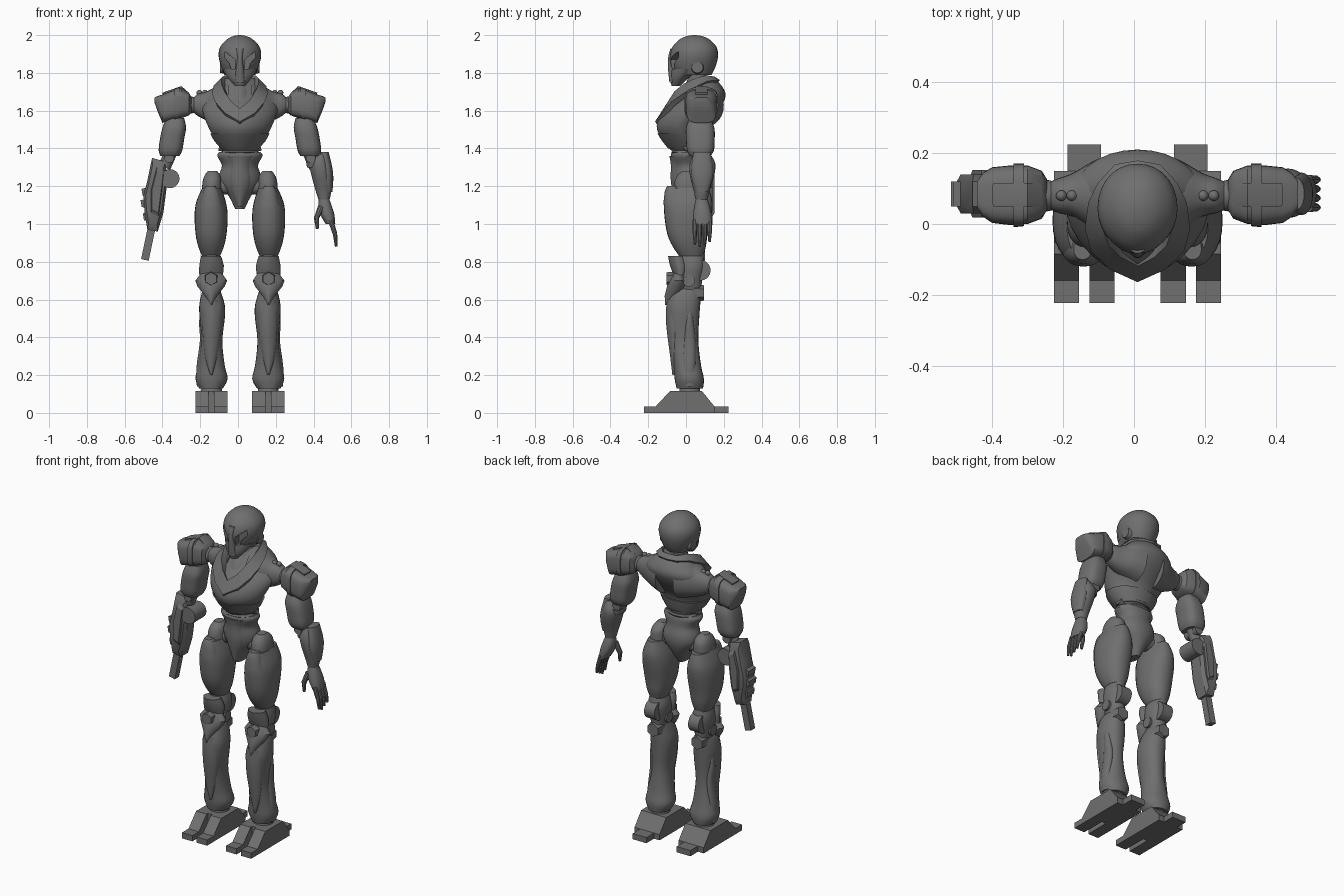
import bpy, bmesh
from math import cos, sin, pi, copysign
from mathutils import Vector, Matrix

old = bpy.data.objects.get("Cube")
if old:
    bpy.data.objects.remove(old)

UNIT = 0.01      # all sizes below are in hundredths
CENTRE = 1       # sideways offset of the body's middle line
parts = []

metal = bpy.data.materials.new("dark grey metal")
grey = (0.16, 0.16, 0.16, 1)
metal.diffuse_color = grey
metal.use_nodes = True
metal.node_tree.nodes["Principled BSDF"].inputs["Base Color"].default_value = grey


def finish(name, bm, mirror=False):
    """Turn a bmesh into an object, or into a left and right pair."""
    bmesh.ops.recalc_face_normals(bm, faces=bm.faces)
    sides = (("left_", 1), ("right_", -1)) if mirror else (("", 1),)
    for prefix, sign in sides:
        copy = bm.copy()
        for v in copy.verts:
            v.co = Vector((v.co.x * sign + CENTRE, v.co.y, v.co.z)) * UNIT
        if sign < 0:
            bmesh.ops.reverse_faces(copy, faces=copy.faces)
        mesh = bpy.data.meshes.new(prefix + name)
        copy.to_mesh(mesh)
        copy.free()
        mesh.materials.append(metal)
        obj = bpy.data.objects.new(prefix + name, mesh)
        bpy.context.collection.objects.link(obj)
        parts.append(obj)
    bm.free()
    return parts[-1]


def skin(name, rings, mirror=False):
    """Join rings of points into a closed skin."""
    bm = bmesh.new()
    loops = [[bm.verts.new(p) for p in ring] for ring in rings]
    count = len(loops[0])
    for low, high in zip(loops, loops[1:]):
        for i in range(count):
            j = (i + 1) % count
            bm.faces.new((low[i], low[j], high[j], high[i]))
    bm.faces.new(loops[0])
    bm.faces.new(loops[-1])
    return finish(name, bm, mirror)


def blend(rows, steps):
    """Smooth curve through the rows of section sizes."""
    result = []
    for i in range(len(rows) - 1):
        a, b, c, d = rows[max(i - 1, 0)], rows[i], rows[i + 1], rows[min(i + 2, len(rows) - 1)]
        for k in range(steps):
            t = k / steps
            result.append([q + t * (r - p + t * (2 * p - 5 * q + 4 * r - s + t * (3 * (q - r) + s - p))) / 2
                           for p, q, r, s in zip(a, b, c, d)])
    return result + [rows[-1]]


def loft(name, rows, mirror=False, front=2.2, back=2.2, steps=3, sides=28, along_x=False):
    """Rounded sections: position, then the limits of both cross directions."""
    rings = []
    for w, u0, u1, v0, v1 in blend(rows, steps):
        ring = []
        for i in range(sides):
            c, s = cos(2 * pi * i / sides), sin(2 * pi * i / sides)
            power = 2 / (front if s < 0 else back)
            u = (u0 + u1) / 2 + (u1 - u0) / 2 * copysign(abs(c) ** power, c)
            v = (v0 + v1) / 2 + (v1 - v0) / 2 * copysign(abs(s) ** power, s)
            ring.append((w, u, v) if along_x else (u, v, w))
        rings.append(ring)
    return skin(name, rings, mirror)


def centred(name, rows, **options):
    """Loft on the middle line from height, half width, front and back."""
    return loft(name, [(z, -w, w, y0, y1) for z, w, y0, y1 in rows], **options)


def prism(name, outline, cuts, mirror=False, along_x=False):
    """Outline swept through cuts of position and scale."""
    mu = sum(p[0] for p in outline) / len(outline)
    mv = sum(p[1] for p in outline) / len(outline)
    rings = []
    for w, k in cuts:
        ring = [(mu + (u - mu) * k, mv + (v - mv) * k) for u, v in outline]
        rings.append([(w, u, v) if along_x else (u, w, v) for u, v in ring])
    return skin(name, rings, mirror)


def rod(name, a, b, r0, r1=None, mirror=False, sides=20):
    """Straight round or faceted bar between two points."""
    a, b = Vector(a), Vector(b)
    turn = (b - a).to_track_quat('Z', 'Y')
    rings = [[p + turn @ Vector((r * cos(2 * pi * (i + .5) / sides), r * sin(2 * pi * (i + .5) / sides), 0))
              for i in range(sides)] for p, r in ((a, r0), (b, r1 or r0))]
    return skin(name, rings, mirror)


def ball(name, centre, radius, mirror=False):
    bm = bmesh.new()
    bmesh.ops.create_uvsphere(bm, u_segments=20, v_segments=12, radius=radius,
                              matrix=Matrix.Translation(centre))
    return finish(name, bm, mirror)


# Helmet with carved eye slits
helmet = centred("helmet", [(179, 8.2, -5, 13.5), (183, 9.8, -8, 15.5), (189, 11.3, -8.5, 17), (194, 10.3, -7, 16),
                            (198, 6.5, -3, 12), (199.6, 3, 1, 8), (200, .5, 4, 5)], front=1.9, back=2.1)
slit = [(2.4, 180), (2.6, 187), (8, 191.5), (9, 189), (5.5, 185), (4, 179.5)]
prism("slit_cutter", slit, [(-14, 1), (-4, 1)], mirror=True)
cutters = parts[-2:]
del parts[-2:]
bpy.context.view_layer.objects.active = helmet
for cutter in cutters:
    cut = helmet.modifiers.new("eye_slit", 'BOOLEAN')
    cut.operation, cut.object, cut.solver = 'DIFFERENCE', cutter, 'EXACT'
    bpy.ops.object.modifier_apply(modifier=cut.name)
    bpy.data.objects.remove(cutter)
centred("jaw", [(173, 2.5, -7.5, -3), (177, 6, -8.5, 1), (182, 9.3, -8, 9)], front=1.6, steps=2)
centred("face_ridge", [(175, 2.8, -8.8, -4), (182, 2.2, -9.5, -4), (188, 1.6, -9.5, -4), (193, 2.5, -8.2, -3)],
        steps=2)
rod("ear_disc", (8, 6, 183), (10.4, 6, 183), 3.6, 3, mirror=True)
centred("neck", [(160, 8, -9, 12), (168, 7.5, -5, 12), (174, 6, 0, 11), (183, 5, 2, 11)], front=1.6)

# Torso
centred("chest", [(139, 9, -8, 8), (143, 12.5, -11.5, 9), (148, 15, -14.5, 10), (152, 17, -15.5, 11.5),
                  (157, 19, -14, 15), (162, 20, -10, 18.5), (168, 18, -4, 21), (173, 12.5, 0, 19),
                  (177, 8, 3, 15)], front=1.55, back=2)
centred("rib_band", [(140, 10.2, -9.5, 8.6), (144, 13.6, -12.7, 9.8), (148, 15.8, -15.2, 10.6)], front=1.55, steps=1)
loft("shoulder_yoke", [(6, -4, 20, 151, 175), (12, -2, 18, 153, 173), (18, 2, 14.5, 155, 170),
                       (22, 3, 13, 157, 169), (24.5, 4, 12, 159, 167)], mirror=True, along_x=True)
outer = [(0, 17, 175), (6, 16, 175), (10.5, 11, 174.5), (13, 6, 172), (14, -1, 168), (12.5, -7, 163.5),
         (7.5, -12, 157.5), (0, -15.5, 153)]
inner = [(0, 14, 177), (4.5, 13.5, 177), (7.5, 10, 177.5), (9, 5, 176), (9, -1, 173), (7.5, -5.5, 169),
         (4.5, -8.5, 164), (0, -11, 160)]
band = []
for o, i in zip(outer, inner):
    lift = Vector((o[0], o[1] - 5, 0)).normalized() * .9 + Vector((0, 0, 1.2))
    o, i = Vector(o), Vector(i)
    band.append([o - lift, i - lift * 2, i + lift, o + lift])
flip = [[Vector((-p.x, p.y, p.z)) for p in ring] for ring in band[:-1]]
skin("collar", flip + band[::-1])
for x in (18.5, 21.5):
    ball("shoulder_bolt", (x, 8, 169.5), 1.5, mirror=True)

# Waist and pelvis
centred("waist", [(132, 7.5, -5, 8), (142, 8, -6, 8)], steps=1)
for z in (137, 140):
    centred("waist_ring", [(z, 9, -7, 8.5), (z + 1, 9.8, -7.8, 9), (z + 2, 9, -7, 8.5)], steps=1)
rod("waist_pivot", (7, 1, 140), (11, 1, 141), 2.2, mirror=True)
centred("pelvis", [(108, 2.5, -4, 5), (115, 6, -5.5, 9), (121, 10.5, -6.5, 11), (126, 11, -7, 11),
                   (131, 9.5, -7, 9.5), (136, 12, -8, 9), (138, 11, -7.5, 8)], front=1.8)
centred("pelvis_plate", [(109, 1.5, -5.5, 0), (122, 6, -8, 0), (131, 5.5, -8, 0), (136, 8, -8.8, 0)], front=1.6)
rod("hip_axle", (6, 2, 120), (14, 2, 120), 4.5, mirror=True)

# Arms shared by both sides
shell = [(25.5, 4, 12.5, 159, 167), (27, 1.5, 15, 157.5, 169.5), (31, 0, 16.5, 156, 172), (36, -.3, 16.5, 154.8, 170.5),
         (41, .3, 16, 153.5, 168.5), (43.5, 2, 14.5, 159.5, 167.8), (45.3, 4.5, 12, 164.5, 167)]
loft("shoulder_pad", shell, mirror=True, along_x=True, front=3.5, back=3.5, steps=1)
loft("pad_strap", [(32, -.6, 17, 155.3, 172.4), (35, -.9, 17.1, 154.6, 171.4)], mirror=True, along_x=True,
     front=3.5, back=3.5, steps=1)
prism("pad_ridge", [(27, 169.5), (31, 173), (41, 169.5), (40, 166), (28, 166)], [(5, .95), (6, 1), (10.5, 1), (11.5, .95)],
      mirror=True)
ball("shoulder_joint", (26, 8, 163), 4.5, mirror=True)
loft("upper_arm", [(136, 32, 42, 2, 13), (139, 30.5, 43, .5, 14.8), (145, 29.5, 42.3, 0, 15.2),
                   (151, 28.5, 41, 0, 15), (156, 29.5, 39, 2, 13)], mirror=True, front=2.8, back=2.8)
rod("elbow", (36.5, 8, 138), (40, 8, 130), 3.4, mirror=True)
rod("elbow_pin", (37.5, 3, 135), (37.5, 13, 135), 2.6, mirror=True)

# Left forearm and hand
loft("left_forearm", [(113, 41.5, 47.5, 5, 11.5), (118, 40, 48.5, 4, 12.5), (126, 37.8, 48.5, 2, 15),
                      (132, 37, 47.5, 2, 15.5), (137, 41, 46, 4, 13)])
loft("left_forearm_guard", [(117, 44, 49, 5, 12), (127, 43, 49.4, 2.5, 14.5), (138, 42, 47, 4, 13)])
loft("left_cuff", [(130, 35.5, 42, 3.5, 13.5), (133, 35, 43, 3, 14)], steps=1)
loft("left_palm", [(100, 45.5, 50.5, 4, 13.5), (105, 42.5, 50, 3.8, 13.5), (110, 41.5, 48.5, 4.5, 12.5),
                   (114, 42, 47, 5.5, 11)])
for i in range(4):
    y, tip = 4.7 + i * 2.6, 88 + abs(i - 1) * 1.3
    rod("left_finger", (48, y, 102), (50.3, y, 95), 1.4, 1.2, sides=10)
    rod("left_fingertip", (50.3, y, 95.5), (51, y, tip), 1.2, .7, sides=10)
rod("left_thumb", (43, 6, 109), (40.5, 5, 103), 1.8, 1.4, sides=10)
rod("left_thumb_tip", (40.5, 5, 103.5), (41, 4.5, 97.5), 1.4, .8, sides=10)

# Right forearm weapon
prism("weapon_body", [(-46.5, 135), (-39.4, 133), (-38.3, 123), (-40.5, 106), (-43.5, 96), (-49, 97),
                      (-50.5, 106), (-51, 115), (-49, 123)], [(3, .8), (5, 1), (12, 1), (14, .8)])
prism("weapon_side_plate", [(-44, 130), (-40, 128), (-43, 104), (-47, 106), (-47, 118)],
      [(1.8, .85), (3, 1), (14, 1), (15.2, .85)])
rod("weapon_drum", (-37, 2.5, 124), (-37, 13.5, 124), 5, sides=24)
rod("weapon_barrel", (-46.3, 8, 100), (-50.3, 8, 81), 2.9, sides=4)
for x, z in ((-50.5, 117), (-51, 111), (-49.8, 104)):
    prism("weapon_fin", [(x - 1.6, z + 1.6), (x + 4, z + 3), (x + 4, z - 3), (x - 1, z - 2)], [(5, 1), (12, 1)])

# Legs
loft("hip", [(110, 9, 20, -6, 9), (120, 9.5, 20, -6.5, 9), (125, 10, 19, -5, 8), (128, 12, 17, -2, 4)], mirror=True)
loft("thigh", [(83, 10.5, 20, -3.5, 9), (88, 8.5, 22, -7, 10.5), (95, 7, 23.5, -10, 11.5), (105, 6.5, 24, -11.5, 13.5),
               (112, 7.5, 23, -11.5, 14), (119, 9.8, 20, -10, 12)], mirror=True)
loft("thigh_crest", [(110, 9, 21.5, -12, 0), (117, 11, 19.5, -11.3, -3), (120, 13, 18, -10, -4)], mirror=True, steps=2)
loft("knee_block", [(64, 11, 19, -5, 8), (70, 9.8, 20.2, -5, 8.5), (78, 9, 21, -4.5, 10), (84, 11, 19.5, -4, 9)],
     mirror=True)
rod("knee_drum", (11.5, 7.5, 75.5), (18.5, 7.5, 75.5), 5.5, mirror=True, sides=24)
rod("knee_axle", (9, 1.5, 70), (21, 1.5, 70), 3.2, mirror=True)
rod("calf_hinge", (15, 4, 63.5), (15, 9.6, 63.5), 5, 4, mirror=True, sides=6)
loft("upper_kneecap", [(73, 9, 21.5, -6.5, 0), (78, 8.5, 21.5, -8.5, 1), (83, 10, 20.5, -9.5, -1)],
     mirror=True, front=1.6, steps=2)
loft("lower_kneecap", [(57, 14.6, 15.6, -11, -8), (62, 12, 18.5, -11.3, -4), (67, 8, 22.5, -10, 0),
                       (70, 6.8, 23.6, -9, 0), (74, 9.5, 20.5, -7, -1)], mirror=True, front=1.6, steps=1)
rod("knee_boss", (15.2, -10.3, 71), (15.2, -5, 71), 3.4, 4, mirror=True, sides=6)
loft("calf", [(13, 9, 21.5, -5, 9), (18, 6.5, 23.5, -6, 9.5), (25, 8, 22.3, -6.5, 8), (38, 9.3, 20.5, -8.5, 6.5),
              (50, 8, 21.3, -10, 7), (57, 8, 21.5, -10, 7.5), (64, 10, 20, -8, 8), (67, 11, 18, -5, 7)], mirror=True)
loft("shin_plate", [(20, 14.6, 15.6, -7.2, -5), (30, 12, 18.5, -8.4, -4), (48, 9.5, 20, -10.6, -3),
                    (60, 11, 19, -10.2, -4)], mirror=True, front=1.7)
loft("outer_calf_fin", [(14, 18, 22.8, -1, 5), (24, 18, 23, -2, 5), (38, 17, 21.2, -1.5, 5), (48, 17, 21.6, -.5, 4),
                        (58, 18, 20.5, 1, 3)], mirror=True)
rod("ankle", (15, 2, 9), (15, 2, 16), 6, 5, mirror=True)

# Feet: block, split toes and heel
prism("foot_block", [(-7, 0), (-7, 11.5), (8.5, 11.5), (15, 3.5), (15, 0)], [(6.5, 1), (23.6, 1)], True, True)
for x in (6.5, 16.5):
    prism("toe", [(-22.3, 0), (-22.3, 3.5), (-16, 3.5), (-8.5, 11.5), (-6.5, 11.5), (-6.5, 0)],
          [(x, 1), (x + 7.1, 1)], True, True)
prism("heel", [(14, 0), (14, 3.5), (22.4, 3.5), (22.4, 0)], [(10.3, 1), (19.7, 1)], True, True)

# Smooth shading with sharp edges kept
bpy.ops.object.select_all(action='DESELECT')
for obj in parts:
    obj.select_set(True)
bpy.context.view_layer.objects.active = helmet
bpy.ops.object.shade_smooth_by_angle(angle=pi / 6)
